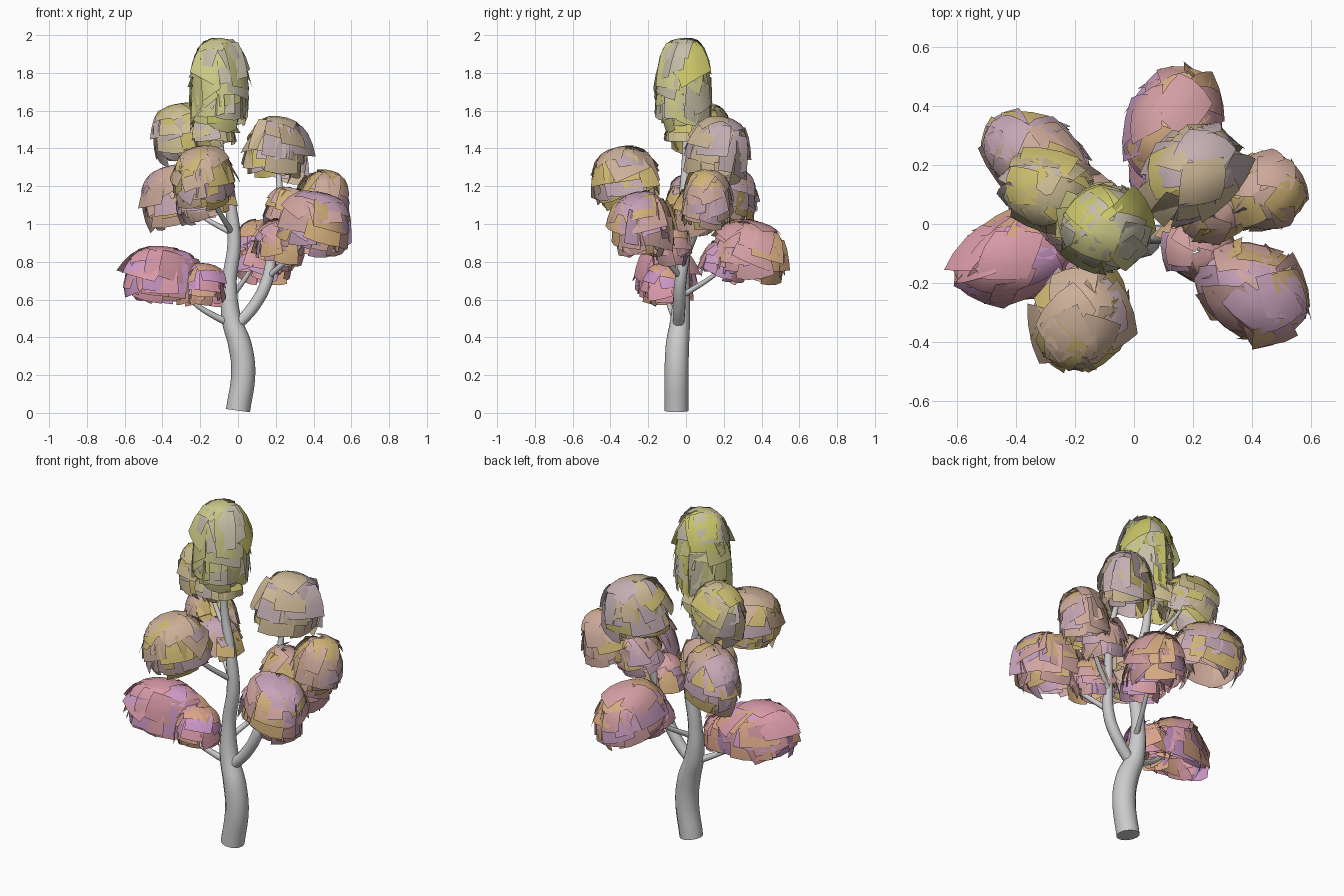
import bpy, bmesh, random
from math import atan2, asin, cos, sin, tau, hypot
from mathutils import Vector, Matrix

if "Cube" in bpy.data.objects:
    bpy.data.objects.remove(bpy.data.objects["Cube"])

random.seed(7)


def limb(name, pts):
    """Smooth tapered tube through points (x, y, z, radius)."""
    cu = bpy.data.curves.new(name, 'CURVE')
    cu.dimensions = '3D'
    cu.bevel_depth = 1.0
    cu.bevel_resolution = 4
    cu.resolution_u = 6
    cu.use_fill_caps = True
    sp = cu.splines.new('BEZIER')
    sp.bezier_points.add(len(pts) - 1)
    for bp, (x, y, z, r) in zip(sp.bezier_points, pts):
        bp.co = (x, y, z)
        bp.radius = r
        bp.handle_left_type = bp.handle_right_type = 'AUTO'
    ob = bpy.data.objects.new(name, cu)
    bpy.context.collection.objects.link(ob)
    bpy.context.view_layer.objects.active = ob
    bpy.ops.object.select_all(action='DESELECT')
    ob.select_set(True)
    bpy.ops.object.convert(target='MESH')
    bpy.ops.object.shade_smooth_by_angle(angle=0.9)
    return bpy.context.object


# Trunk and the two main limbs
limb("trunk", [(0, -0.05, 0.012, .064), (.028, -.05, .22, .064), (.01, -.045, .36, .062),
               (-.035, -.03, .5, .052), (-.045, -.02, .7, .038), (-.02, -.015, .9, .036),
               (-.04, -.01, 1.1, .03), (-.09, 0, 1.35, .022), (-.1, 0, 1.75, .01)])
limb("right_limb", [(-.01, -.04, .46, .03), (.08, -.035, .56, .032), (.15, -.03, .69, .032),
                    (.18, 0, .85, .026), (.22, .06, 1.1, .02), (.2, .14, 1.42, .01)])
limb("left_limb", [(-.03, -.03, .47, .022), (-.12, -.06, .51, .017),
                   (-.23, -.09, .58, .013), (-.36, -.11, .72, .008)])

# Thin side branches: start point -> clump centre
twigs = [((.16, -.03, .72), (.42, -.23, 1.02)),
         ((.18, 0, .82), (.45, .11, 1.15)),
         ((-.03, -.02, .62), (.13, .32, .9)),
         ((-.03, -.015, .95), (-.19, -.32, 1.28)),
         ((-.03, -.015, .95), (-.33, .22, 1.18)),
         ((-.07, 0, 1.2), (-.29, .1, 1.5))]
for i, (a, b) in enumerate(twigs):
    a, b = Vector(a), Vector(b)
    m = a.lerp(b, .55) - Vector((0, 0, .03))
    limb(f"side_branch_{i + 1}", [(*a, .016), (*m, .012), (*b, .006)])

# Foliage palette (main, second, accent) by height
palette = [(0.6, ((.70, .30, .40), (.62, .30, .60), (.70, .36, .26))),
           (1.1, ((.62, .40, .33), (.56, .38, .46), (.64, .46, .18))),
           (1.4, ((.60, .48, .30), (.54, .43, .45), (.60, .50, .16))),
           (1.75, ((.62, .61, .24), (.56, .53, .38), (.60, .58, .14)))]


def tint(z, k):
    for (z0, c0), (z1, c1) in zip(palette, palette[1:]):
        if z <= z1 or z1 == palette[-1][0]:
            t = min(1, max(0, (z - z0) / (z1 - z0)))
            return [a + (b - a) * t for a, b in zip(c0[k], c1[k])] + [1]


def boxy(e, p=2.7):
    """Push a unit direction out to a rounded-box dome with steep sides."""
    return 1 / (hypot(e.x, e.y) ** p + abs(e.z) ** p) ** (1 / p)


def clump(name, x, y, z, rx, ry, rz, lean=.22, cards=64):
    """Open-bottomed dome of overlapping curved leaf cards."""
    me = bpy.data.meshes.new(name)
    for k in range(3):
        mat = bpy.data.materials.new(f"{name}_tint_{k + 1}")
        mat.diffuse_color = tint(z, k)
        mat.use_nodes = True
        mat.node_tree.nodes["Principled BSDF"].inputs["Base Color"].default_value = mat.diffuse_color
        me.materials.append(mat)
    place = (Matrix.Translation((x, y, z)) @ Matrix.Rotation(atan2(y, x), 4, 'Z')
             @ Matrix.Rotation(lean, 4, 'Y'))
    bm = bmesh.new()
    n = 4
    for i in range(cards):
        # even spiral spread; every third card belongs to the lower inner layer
        inner = i % 3 == 2
        t = (i + .5) / cards
        s = -.5 + .9 * t if inner else -.2 + 1.18 * t
        el, az = asin(s), i * tau * .618 + random.uniform(-.3, .3)
        d = Vector((cos(el) * cos(az), cos(el) * sin(az), sin(el)))
        u = Vector((-sin(az), cos(az), 0))
        v = d.cross(u)
        roll = Matrix.Rotation(random.gauss(0, .17), 3, d)
        u, v = roll @ u, roll @ v
        w, h = random.uniform(.5, .7), random.uniform(.4, .55)
        base = random.uniform(.6, .85) if inner else random.choice((.84, .91, .96))
        side = 1 if s < .7 else .2
        tilt_v, tilt_u = random.uniform(.02, .12) * side, random.gauss(0, .05) * side
        stiff = random.uniform(.1, .5) * side
        grid = []
        for a in range(n):
            for b in range(n):
                p, q = 2 * a / (n - 1) - 1, 2 * b / (n - 1) - 1
                flat = d + u * p * w + v * q * h
                # bent card, partly straightened, lower edge flared out
                e = flat.normalized()
                e = (e * boxy(e)).lerp(flat * .97, stiff)
                r = base - q * tilt_v + p * tilt_u
                co = Vector((e.x * rx, e.y * ry, e.z * rz)) * r
                grid.append(bm.verts.new(place @ co))
        m = random.choices((0, 1, 2), (5, 3, 2))[0]
        for a in range(n - 1):
            for b in range(n - 1):
                j = a * n + b
                f = bm.faces.new([grid[c] for c in (j, j + n, j + n + 1, j + 1)])
                f.smooth = True
                f.material_index = m
    bm.to_mesh(me)
    bm.free()
    bpy.context.collection.objects.link(bpy.data.objects.new(name, me))


# Leaf clumps: centre, radii (outward, sideways, up)
clump("crown_leaves", -.10, -.01, 1.70, .16, .15, .30, lean=0, cards=75)
clump("upper_left_leaves", -.29, .11, 1.47, .16, .13, .18)
clump("upper_right_leaves", .20, .17, 1.37, .18, .145, .21)
clump("front_leaves", -.18, -.32, 1.23, .18, .155, .19)
clump("back_left_leaves", -.33, .22, 1.13, .20, .135, .19)
clump("right_leaves", .44, .11, 1.11, .14, .13, .19)
clump("front_right_leaves", .41, -.23, .98, .19, .155, .20)
clump("back_leaves", .13, .33, .84, .20, .155, .19)
clump("lower_left_leaves", -.39, -.11, .71, .22, .14, .18, lean=-.1)
# Smaller inner clumps near the limbs
clump("inner_left_leaves", -.18, .04, 1.12, .16, .14, .15, cards=42)
clump("inner_right_leaves", .22, -.08, .89, .13, .11, .14, cards=40)
clump("inner_upper_right_leaves", .27, .06, 1.06, .13, .12, .15, cards=40)
clump("inner_back_leaves", .11, .20, .79, .13, .12, .13, cards=36)
clump("inner_crown_leaves", -.13, .01, 1.48, .12, .12, .13, cards=34)
clump("inner_lower_leaves", -.19, -.11, .66, .13, .12, .14, lean=-.1, cards=40)
